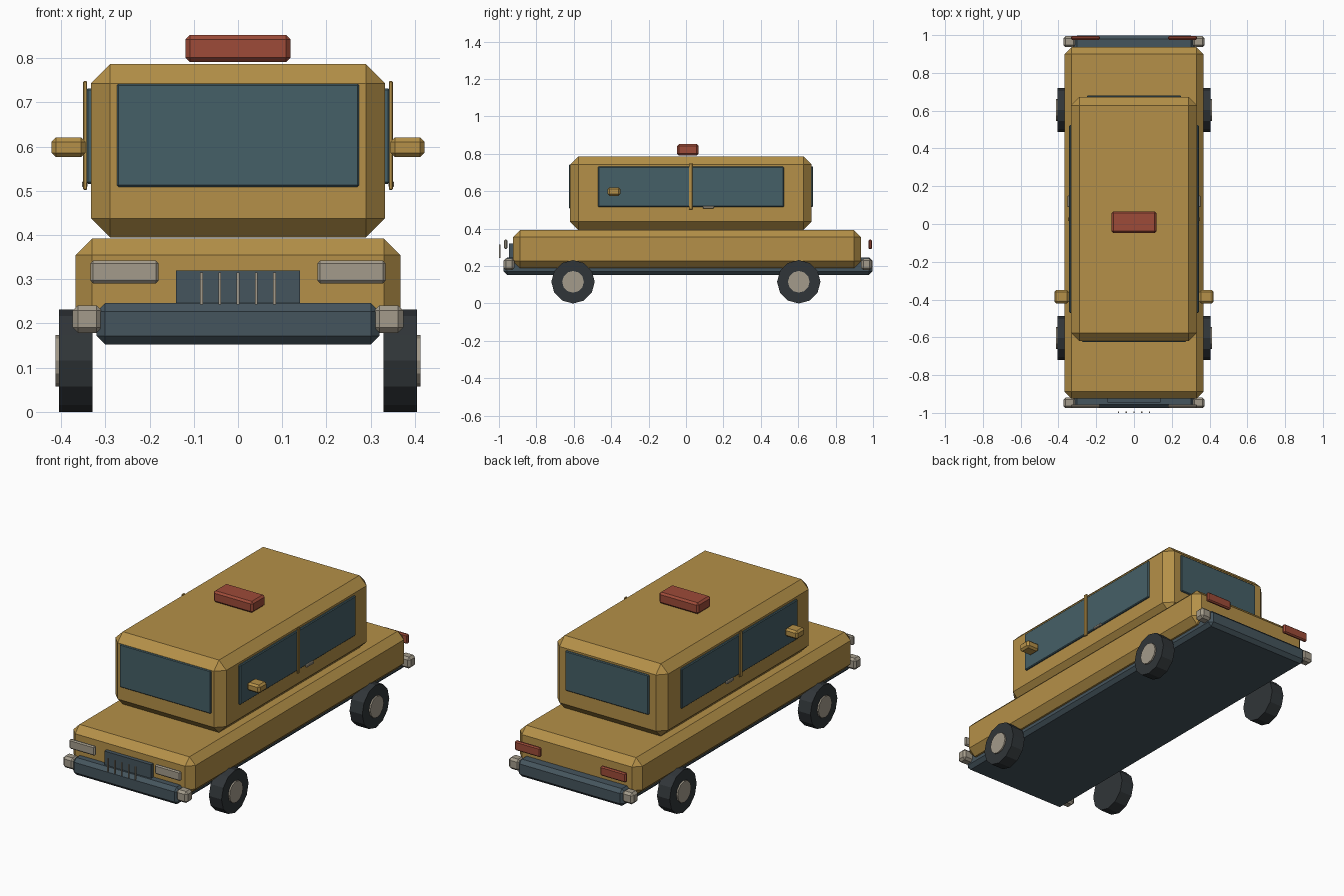
import bpy, bmesh
from math import pi
from mathutils import Matrix

if "Cube" in bpy.data.objects:
    bpy.data.objects.remove(bpy.data.objects["Cube"])


def material(name, rgb):
    m = bpy.data.materials.new(name)
    m.diffuse_color = (*rgb, 1)
    m.use_nodes = True
    m.node_tree.nodes["Principled BSDF"].inputs["Base Color"].default_value = m.diffuse_color
    return m


GOLD = material("gold_paint", (0.46, 0.28, 0.065))
GLASS = material("window_glass", (0.06, 0.115, 0.135))
STEEL = material("dark_steel", (0.06, 0.09, 0.11))
RUBBER = material("rubber", (0.03, 0.036, 0.04))
CHROME = material("chrome", (0.37, 0.33, 0.26))
RED = material("red_plastic", (0.34, 0.07, 0.04))


def finish(bm, name, mat):
    me = bpy.data.meshes.new(name)
    bm.to_mesh(me)
    bm.free()
    me.materials.append(mat)
    ob = bpy.data.objects.new(name, me)
    bpy.context.collection.objects.link(ob)
    return ob


def box(name, xs, ys, zs, mat, bevel=0):
    """Chamfered box given by its min/max on each axis."""
    bm = bmesh.new()
    bmesh.ops.create_cube(bm, size=1)
    for v in bm.verts:
        v.co = [(lo + hi) / 2 + c * (hi - lo) for c, (lo, hi) in zip(v.co, (xs, ys, zs))]
    if bevel:
        bmesh.ops.bevel(bm, geom=bm.edges[:], offset=bevel, segments=1,
                        affect='EDGES', profile=0.5)
    return finish(bm, name, mat)


def pair(name, xs, ys, zs, mat, bevel=0):
    """The same box on the left and right."""
    box("right_" + name, xs, ys, zs, mat, bevel)
    box("left_" + name, (-xs[1], -xs[0]), ys, zs, mat, bevel)


def disc(name, x0, x1, y, z, r, mat):
    """Twelve-sided cylinder lying along x."""
    bm = bmesh.new()
    bmesh.ops.create_cone(bm, cap_ends=True, segments=12, radius1=r, radius2=r,
                          depth=abs(x1 - x0),
                          matrix=Matrix.Translation(((x0 + x1) / 2, y, z)) @ Matrix.Rotation(pi / 2, 4, 'Y'))
    return finish(bm, name, mat)


# Main volumes
box("chassis", (-0.32, 0.32), (-0.975, 0.998), (0.153, 0.246), STEEL, 0.019)
box("lower_body", (-0.367, 0.367), (-0.925, 0.936), (0.19, 0.392), GOLD, 0.037)
box("cabin", (-0.333, 0.333), (-0.62, 0.672), (0.394, 0.787), GOLD, 0.044)
box("roof_sign", (-0.119, 0.119), (-0.048, 0.067), (0.791, 0.852), RED, 0.01)

# Windows
box("windshield", (-0.274, 0.274), (-0.626, -0.61), (0.509, 0.742), GLASS, 0.004)
box("rear_window", (-0.25, 0.25), (0.662, 0.68), (0.517, 0.733), GLASS, 0.004)
pair("side_window", (0.328, 0.343), (-0.47, 0.523), (0.516, 0.732), GLASS, 0.004)
pair("door_pillar", (0.341, 0.35), (0.015, 0.035), (0.502, 0.748), GOLD, 0.002)
pair("door_handle", (0.34, 0.353), (0.09, 0.15), (0.508, 0.522), CHROME, 0.003)
pair("side_mirror", (0.345, 0.422), (-0.42, -0.35), (0.576, 0.621), GOLD, 0.01)

# Lamps and bumper corners
pair("headlight", (0.18, 0.334), (-0.973, -0.955), (0.291, 0.342), CHROME, 0.006)
pair("taillight", (0.18, 0.334), (0.975, 0.995), (0.291, 0.342), RED, 0.006)
pair("front_bumper_corner", (0.308, 0.374), (-0.975, -0.918), (0.179, 0.241), CHROME, 0.012)
pair("rear_bumper_corner", (0.308, 0.374), (0.936, 0.994), (0.179, 0.241), CHROME, 0.012)

# Grille
box("grille", (-0.14, 0.14), (-0.946, -0.92), (0.235, 0.32), STEEL)
for i in range(-2, 3):
    x = i * 0.0412
    box(f"grille_bar_{i + 3}", (x - 0.003, x + 0.003), (-1.0, -0.993), (0.243, 0.315), CHROME)

# Wheels with hubcaps
for side, s in (("right", 1), ("left", -1)):
    for end, y in (("front", -0.604), ("rear", 0.603)):
        disc(f"{end}_{side}_wheel", s * 0.329, s * 0.405, y, 0.116, 0.116, RUBBER)
        disc(f"{end}_{side}_hubcap", s * 0.39, s * 0.413, y, 0.116, 0.058, CHROME)
